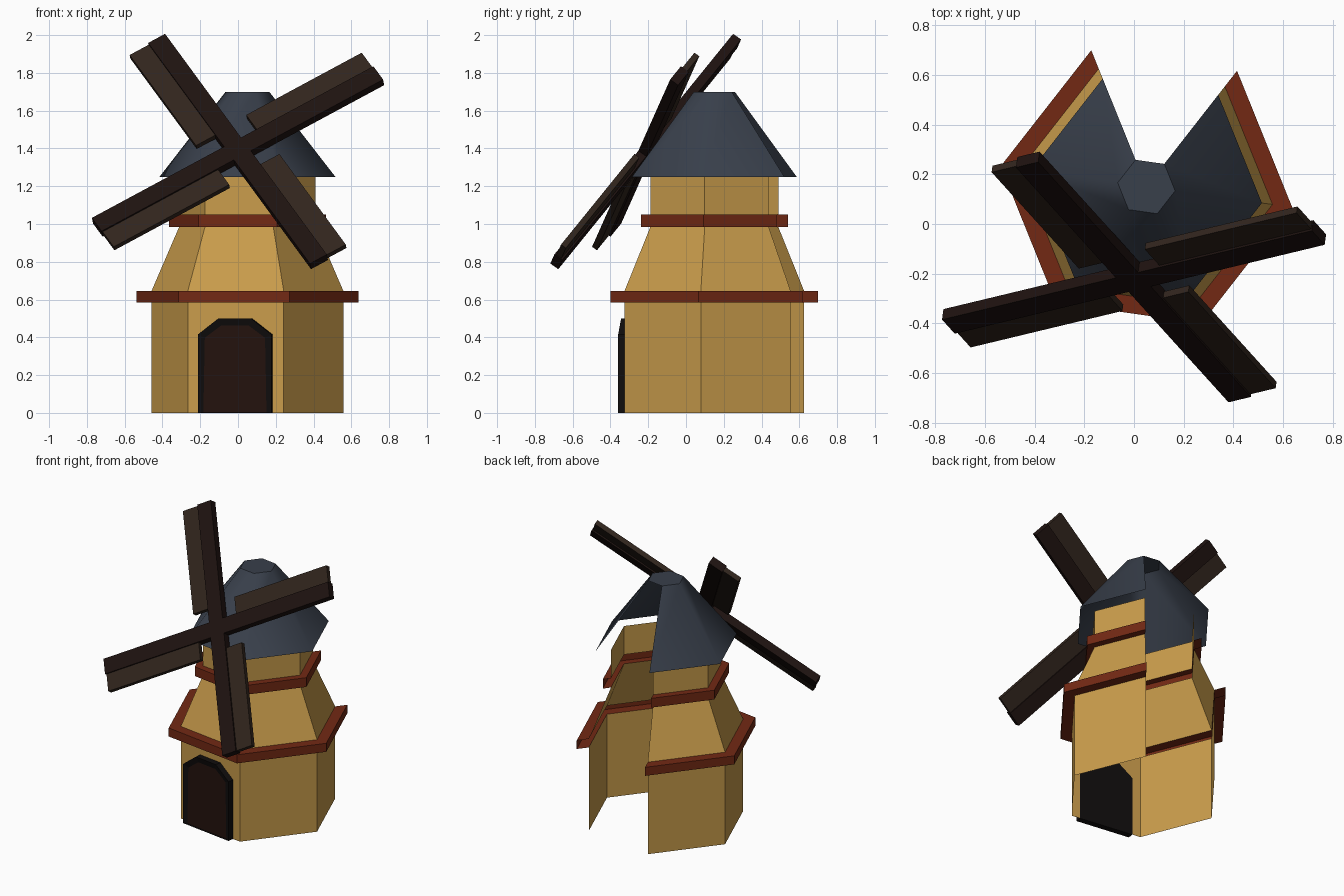
import bpy, bmesh, math
from mathutils import Vector, Matrix

if "Cube" in bpy.data.objects:
    bpy.data.objects.remove(bpy.data.objects["Cube"])

CX, CY = 0.05, 0.15          # tower axis
ANGLES = [math.radians(112 + 60 * k) for k in range(6)]   # five walls, open at the back
FACING = math.radians(-98)   # direction of the door wall


def material(name, rgb):
    m = bpy.data.materials.new(name)
    m.diffuse_color = (*rgb, 1)
    m.use_nodes = True
    m.node_tree.nodes["Principled BSDF"].inputs["Base Color"].default_value = m.diffuse_color
    return m


YELLOW = material("ochre wall", (0.58, 0.33, 0.07))
RED = material("red trim", (0.17, 0.022, 0.007))
SLATE = material("slate roof", (0.04, 0.05, 0.07))
SPAR = material("dark wood", (0.013, 0.006, 0.005))
BLADE = material("brown wood", (0.03, 0.018, 0.012))
FRAME = material("black frame", (0.005, 0.004, 0.004))
PANEL = material("door wood", (0.017, 0.006, 0.004))


def finish(bm, name, *mats):
    me = bpy.data.meshes.new(name)
    bm.to_mesh(me)
    bm.free()
    ob = bpy.data.objects.new(name, me)
    bpy.context.collection.objects.link(ob)
    for m in mats:
        me.materials.append(m)
    return ob


def shell(name, profile, mat, cap=False):
    """Sweep a (radius, height) profile round five sides of a hexagon."""
    bm = bmesh.new()
    rows = [[bm.verts.new((CX + r * math.cos(a), CY + r * math.sin(a), z))
             for a in ANGLES] for r, z in profile]
    for low, high in zip(rows, rows[1:]):
        for i in range(5):
            bm.faces.new((low[i], low[i + 1], high[i + 1], high[i]))
    if cap:
        bm.faces.new(rows[-1])
    return finish(bm, name, mat)


# Tower walls, trims and roof
shell("lower_wall", [(0.513, 0), (0.513, 0.585)], YELLOW)
shell("lower_trim", [(0.513, 0.585), (0.593, 0.585), (0.593, 0.645), (0.513, 0.645)], RED)
shell("sloped_wall", [(0.513, 0.645), (0.365, 0.985)], YELLOW)
shell("upper_trim", [(0.365, 0.985), (0.42, 0.985), (0.42, 1.05), (0.365, 1.05)], RED)
shell("upper_wall", [(0.365, 1.05), (0.365, 1.25)], YELLOW)
roof = shell("roof", [(0.47, 1.25), (0.117, 1.70)], SLATE, cap=True)
bpy.context.view_layer.objects.active = roof
roof.select_set(True)
bpy.ops.object.shade_smooth_by_angle(angle=math.radians(53))
roof.select_set(False)

# Door: arched outline pushed out of the front wall, with an inset panel
across = Vector((-math.sin(FACING), math.cos(FACING), 0))
out = Vector((math.cos(FACING), math.sin(FACING), 0))
wall_mid = Vector((CX, CY, 0)) + out * 0.513 * math.cos(math.radians(30))
bm = bmesh.new()
outline = [(-0.197, 0), (0.197, 0), (0.197, 0.415), (0.087, 0.5), (-0.087, 0.5), (-0.197, 0.415)]
face = bm.faces.new([bm.verts.new(wall_mid + across * t + Vector((0, 0, z))) for t, z in outline])
ext = bmesh.ops.extrude_face_region(bm, geom=[face])
bmesh.ops.translate(bm, vec=out * 0.042, verts=[g for g in ext["geom"] if isinstance(g, bmesh.types.BMVert)])
front = next(g for g in ext["geom"] if isinstance(g, bmesh.types.BMFace))
bmesh.ops.recalc_face_normals(bm, faces=bm.faces)
bmesh.ops.inset_region(bm, faces=[front], thickness=0.04, depth=-0.01)
for v in front.verts:                      # panel reaches the ground
    if v.co.z < 0.1:
        v.co.z = 0.002
front.material_index = 1
finish(bm, "door", FRAME, PANEL)

# Sails: four spars with a blade along one side, leaning against the roof
TILT = math.radians(35)
normal = out * math.cos(TILT) + Vector((0, 0, math.sin(TILT)))
up = normal.cross(across)
basis = Matrix((across, up, normal)).transposed().to_4x4()
hub = Matrix.Translation((0, -0.215, 1.385)) @ basis


def box(name, lo, hi, matrix, mat):
    bm = bmesh.new()
    lo, hi = Vector(lo), Vector(hi)
    bmesh.ops.create_cube(bm, size=1)
    bmesh.ops.scale(bm, vec=hi - lo, verts=bm.verts)
    bmesh.ops.translate(bm, vec=(lo + hi) / 2, verts=bm.verts)
    bmesh.ops.transform(bm, matrix=matrix, verts=bm.verts)
    finish(bm, name, mat)


for k in range(4):
    turn = hub @ Matrix.Rotation(math.radians(34.5 + 90 * k), 4, "Z")
    if k < 2:
        box(f"sail_spar_{k + 1}", (-0.865, -0.052, -0.028), (0.865, 0.052, 0.024), turn, SPAR)
    box(f"sail_blade_{k + 1}", (0.15, 0.045, -0.018), (0.86, 0.17, 0.014), turn, BLADE)
